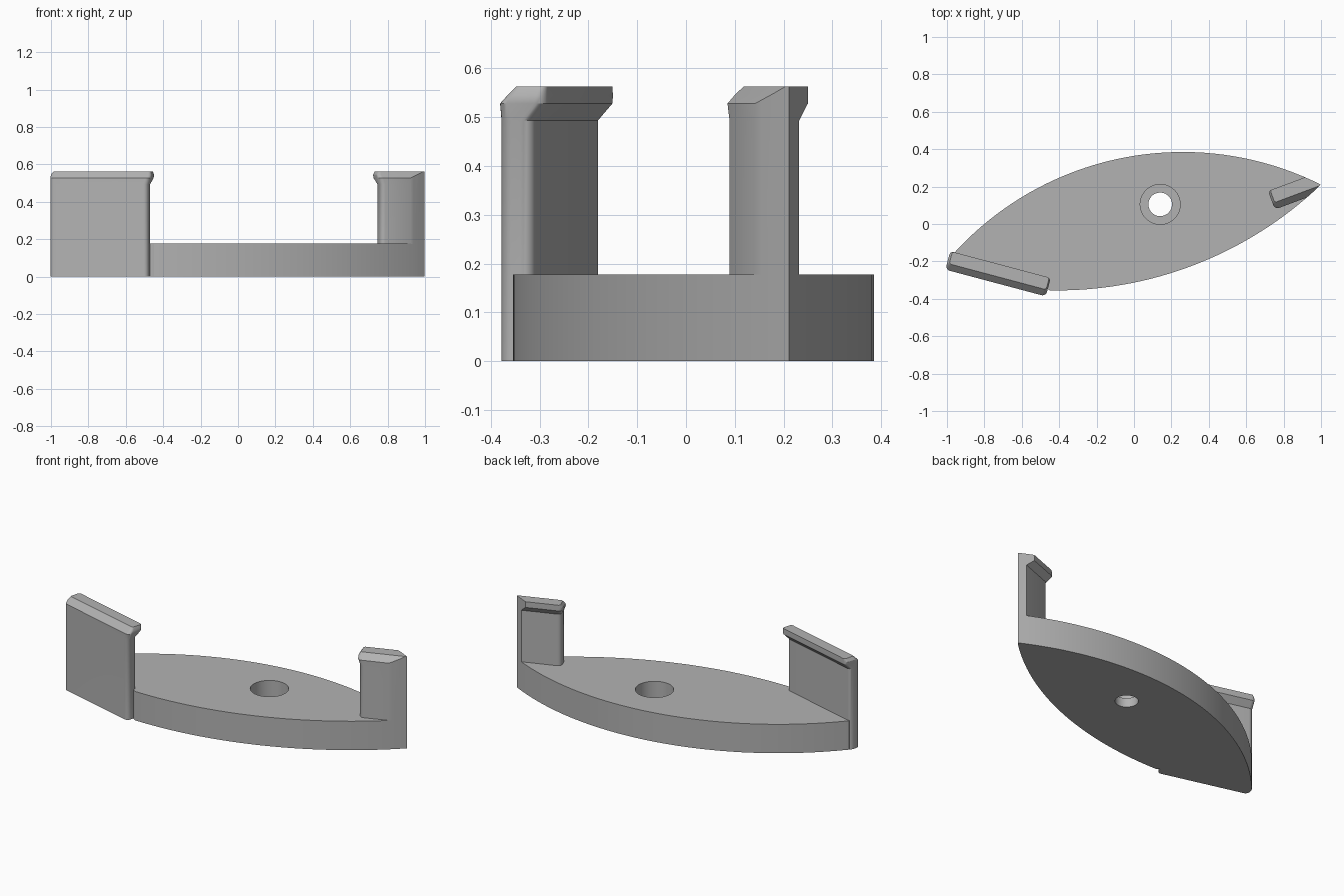
import bpy, bmesh, math

if "Cube" in bpy.data.objects:
    bpy.data.objects.remove(bpy.data.objects["Cube"])

TOP, FULL = 0.177, 0.563          # plate thickness, overall height

grey = bpy.data.materials.new("plain grey")
grey.diffuse_color = (0.45, 0.45, 0.45, 1)
grey.use_nodes = True
grey.node_tree.nodes["Principled BSDF"].inputs["Base Color"].default_value = grey.diffuse_color


def loft(name, loops):
    """Closed solid through a stack of equal-length point loops."""
    bm = bmesh.new()
    rings = [[bm.verts.new(p) for p in loop] for loop in loops]
    n = len(rings[0])
    for a, b in zip(rings, rings[1:]):
        for i in range(n):
            j = (i + 1) % n
            bm.faces.new((a[i], a[j], b[j], b[i]))
    bm.faces.new(rings[0][::-1])
    bm.faces.new(rings[-1])
    bmesh.ops.recalc_face_normals(bm, faces=bm.faces)
    me = bpy.data.meshes.new(name)
    bm.to_mesh(me)
    bm.free()
    ob = bpy.data.objects.new(name, me)
    bpy.context.collection.objects.link(ob)
    me.materials.append(grey)
    return ob


def prism(name, pts, z0, z1):
    return loft(name, [[(x, y, z) for x, y in pts] for z in (z0, z1)])


def activate(ob):
    bpy.ops.object.select_all(action='DESELECT')
    ob.select_set(True)
    bpy.context.view_layer.objects.active = ob


def boolean(ob, cutter, operation):
    mod = ob.modifiers.new("cut", 'BOOLEAN')
    mod.operation, mod.object, mod.solver = operation, cutter, 'EXACT'
    activate(ob)
    bpy.ops.object.modifier_apply(modifier=mod.name)
    bpy.data.objects.remove(cutter)


def arc(cx, cy, r, x0, x1, side, n=40):
    """Points on a circle between two x values, on its upper or lower side."""
    a0, a1 = (math.acos((x - cx) / r) for x in (x0, x1))
    ang = [a0 + (a1 - a0) * i / n for i in range(n + 1)]
    return [(cx + r * math.cos(a), cy + side * r * math.sin(a)) for a in ang]


def circle(r, n=48):
    return [(0.14 + r * math.cos(2 * math.pi * i / n),
             0.105 + r * math.sin(2 * math.pi * i / n)) for i in range(n)]


def clip_wall(name, angle, s0, s1, n0, n1, lip0, lip1, z_start):
    """Rounded upright wall with an inward lip and a bevelled outer top edge."""
    c, s = math.cos(angle), math.sin(angle)

    def ring(z, a0, a1, b0, b1, r):
        pts = []
        for k, (u, v) in enumerate(((a1 - r, b1 - r), (a0 + r, b1 - r),
                                    (a0 + r, b0 + r), (a1 - r, b0 + r))):
            for i in range(7):
                t = math.pi / 2 * (k + i / 6)
                p, q = u + r * math.cos(t), v + r * math.sin(t)
                pts.append((p * c - q * s, p * s + q * c, z))
        return pts

    return loft(name, [
        ring(z_start, s0, s1, n0, n1, 0.025),
        ring(0.493, s0, s1, n0, n1, 0.025),
        ring(0.528, s0 - lip0, s1 + lip1, n0, n1 + 0.031, 0.025),
        ring(0.545, s0 - lip0, s1 + lip1, n0 + 0.017, n1 + 0.031, 0.02),
        ring(FULL, s0 - lip0 + 0.012, s1 + lip1 - 0.008, n0 + 0.035, n1 + 0.031, 0.012),
    ])


# Leaf-shaped plate outline: two arcs meeting at a sharp right tip
upper = arc(0.26, -1.267, 1.652, 0.998, -0.978, 1)
lower = arc(-0.41, 1.685, 2.04, -0.45, 0.998, -1)
outline = upper + [(-0.985, -0.203), (-0.473, -0.34)] + lower[:-1]
plate = prism("base_plate", outline, 0, TOP)

# Stepped screw hole
boolean(plate, prism("bore", circle(0.063), -0.1, 0.3), 'DIFFERENCE')
boolean(plate, prism("counterbore", circle(0.107), 0.055, 0.3), 'DIFFERENCE')

# Long wall on the left end
long_wall = clip_wall("long_clip_wall", math.radians(-14.9),
                      -0.912, -0.368, -0.495, -0.424, 0.0, 0.012, 0)

# Short wall at the right tip, trimmed to the plate outline
short_wall = clip_wall("short_clip_wall", math.radians(20.5),
                       0.745, 1.2, -0.191, -0.117, 0.012, 0.0, TOP - 0.002)
boolean(short_wall, prism("trim", outline, 0.1, 0.8), 'INTERSECT')

for ob in (plate, long_wall, short_wall):
    activate(ob)
    bpy.ops.object.shade_smooth_by_angle(angle=math.radians(25))
